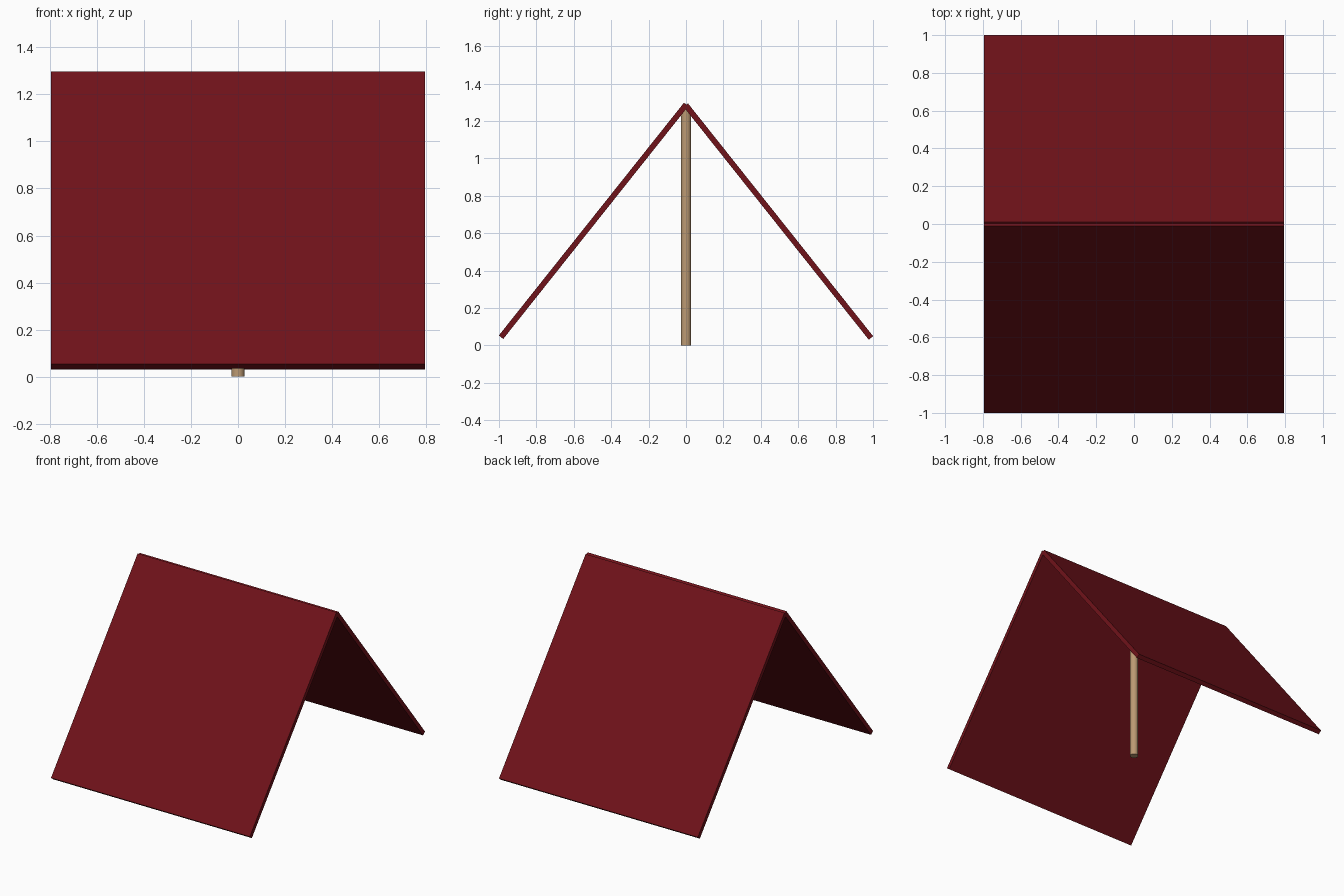
import bpy
from math import radians

if "Cube" in bpy.data.objects:
    bpy.data.objects.remove(bpy.data.objects["Cube"])


def material(name, color):
    m = bpy.data.materials.new(name)
    m.diffuse_color = (*color, 1)
    m.use_nodes = True
    m.node_tree.nodes["Principled BSDF"].inputs["Base Color"].default_value = m.diffuse_color
    return m


canvas = material("dark_red_canvas", (0.16, 0.006, 0.010))
wood = material("light_wood", (0.50, 0.32, 0.17))


# Two sloped roof sheets leaning against each other at the ridge
def sheet(name, side, z):
    bpy.ops.mesh.primitive_cube_add(size=1, location=(0, side * 0.494, z),
                                    rotation=(radians(-side * 51.5), 0, 0))
    ob = bpy.context.object
    ob.name = name
    ob.scale = (1.59, 1.59, 0.03)
    bpy.ops.object.transform_apply(location=False, rotation=False, scale=True)
    ob.data.materials.append(canvas)


sheet("front_sheet", -1, 0.666)
sheet("back_sheet", 1, 0.662)

# Centre pole standing on the ground under the ridge
pole_height = 1.26
bpy.ops.mesh.primitive_cylinder_add(vertices=16, radius=0.028, depth=pole_height,
                                    location=(0, 0, pole_height / 2))
pole = bpy.context.object
pole.name = "centre_pole"
pole.data.materials.append(wood)
bpy.ops.object.shade_smooth_by_angle()
